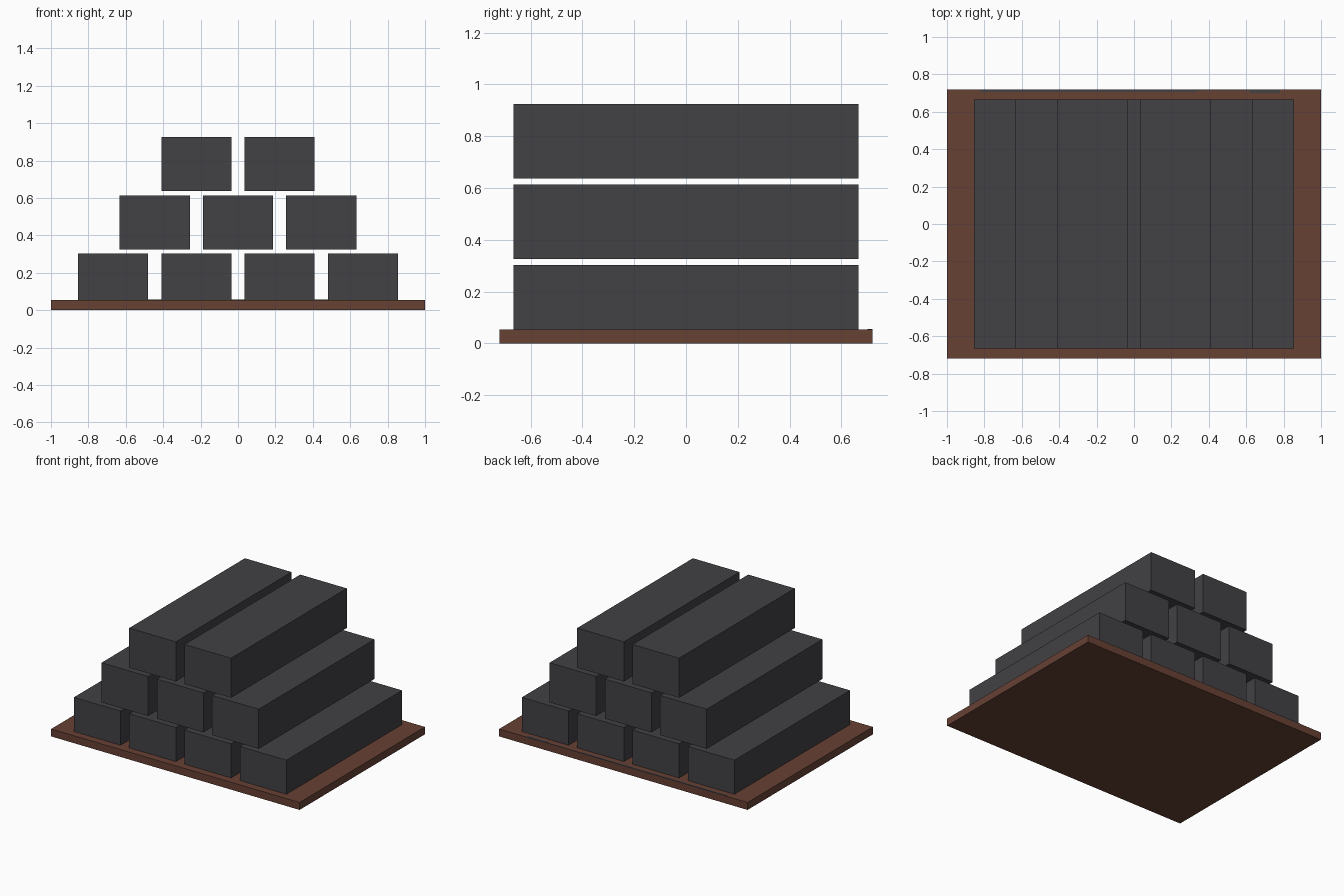
import bpy

if "Cube" in bpy.data.objects:
    bpy.data.objects.remove(bpy.data.objects["Cube"])

def material(name, rgb):
    m = bpy.data.materials.new(name)
    m.diffuse_color = (*rgb, 1)
    m.use_nodes = True
    m.node_tree.nodes["Principled BSDF"].inputs["Base Color"].default_value = m.diffuse_color
    return m

graphite = material("dark_grey", (0.054, 0.053, 0.060, 1)[:3])
brown = material("brown", (0.135, 0.052, 0.034))

def box(name, x, y, z, mat):
    """Box from (min, max) ranges on each axis."""
    bpy.ops.mesh.primitive_cube_add(size=1)
    o = bpy.context.object
    o.name = name
    for v in o.data.vertices:
        v.co = [r[0] if c < 0 else r[1] for c, r in zip(v.co, (x, y, z))]
    o.data.materials.append(mat)
    return o

# Base board
box("base_board", (-1, 1), (-0.72, 0.72), (0, 0.054), brown)

# Stacked bars: 4, 3, 2 per row, lowest row slightly sunk in the board
WIDTH, HEIGHT, PITCH, RISE = 0.375, 0.288, 0.445, 0.3115
for row, count in enumerate((4, 3, 2)):
    z = 0.014 + row * RISE
    for i in range(count):
        x = (i - (count - 1) / 2) * PITCH
        box(f"bar_row{row + 1}_{i + 1}", (x - WIDTH / 2, x + WIDTH / 2),
            (-0.665, 0.665), (z, z + HEIGHT), graphite)

# Thin dark flakes along the back edge of the board
for i, (a, b, depth) in enumerate(((-0.82, 0.34, 0.014), (0.34, 0.62, 0.006), (0.62, 0.78, 0.02))):
    box(f"edge_flake_{i + 1}", (a, b), (0.72 - depth, 0.72), (0.05, 0.056), graphite)
